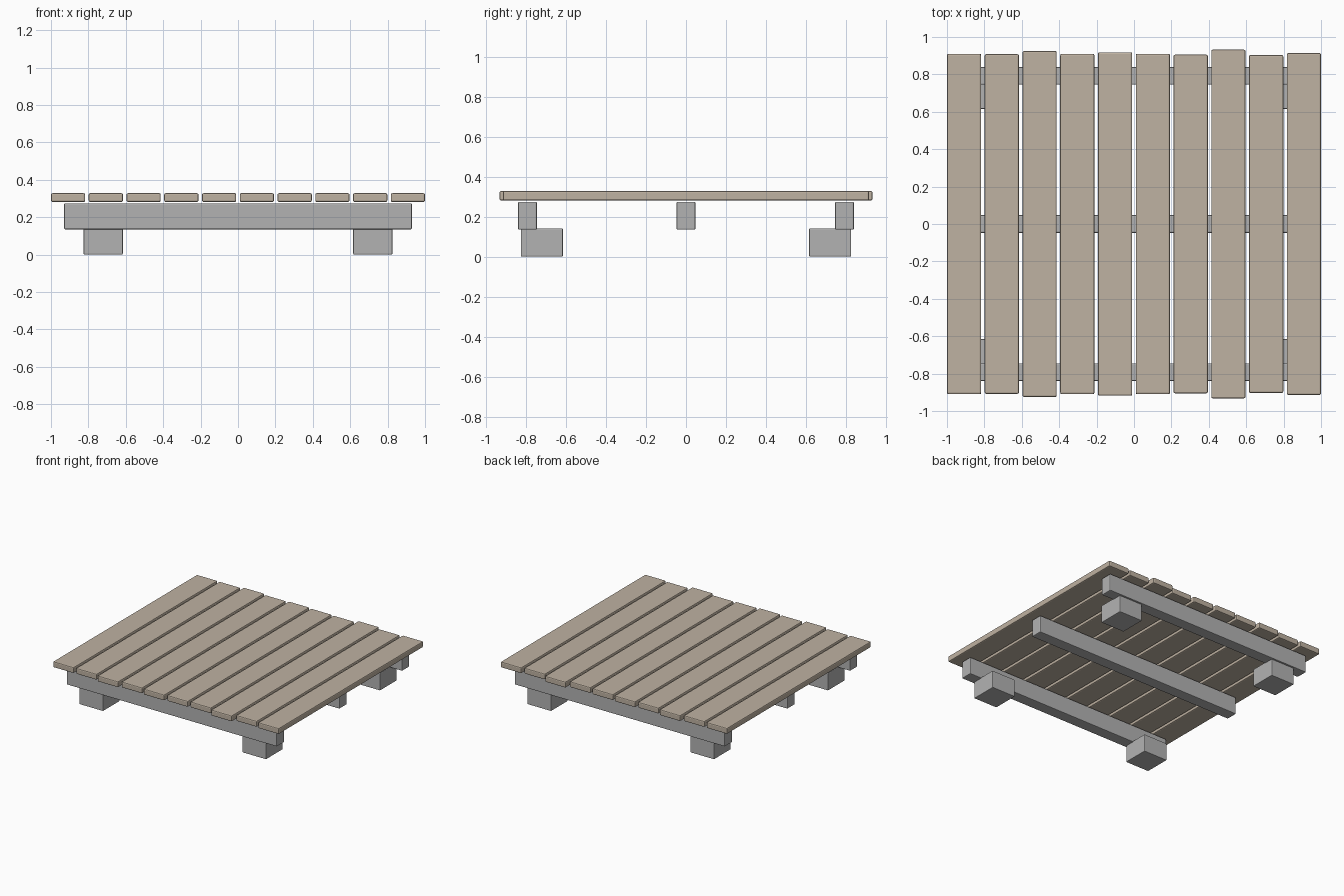
import bpy

if "Cube" in bpy.data.objects:
    bpy.data.objects.remove(bpy.data.objects["Cube"])


def material(name, rgb):
    m = bpy.data.materials.new(name)
    m.diffuse_color = (*rgb, 1.0)
    m.use_nodes = True
    m.node_tree.nodes["Principled BSDF"].inputs["Base Color"].default_value = m.diffuse_color
    return m


TAN = material("weathered_tan_wood", (0.52, 0.445, 0.36))
GREY = material("grey_timber", (0.45, 0.45, 0.45))


def timber(name, x, y, z, mat, bevel):
    """Box with softened edges spanning the (min, max) pairs x, y, z."""
    spans = (x, y, z)
    bpy.ops.mesh.primitive_cube_add(size=1, location=[(a + b) / 2 for a, b in spans])
    ob = bpy.context.object
    ob.name = name
    ob.scale = [b - a for a, b in spans]
    bpy.ops.object.transform_apply(location=False, rotation=False, scale=True)
    ob.data.materials.append(mat)
    mod = ob.modifiers.new("soft_edges", "BEVEL")
    mod.width = bevel
    mod.segments = 2
    return ob


# Deck planks of slightly uneven length
half_lengths = (0.91, 0.908, 0.925, 0.91, 0.918, 0.91, 0.905, 0.932, 0.904, 0.914)
WIDTH = 0.183
pitch = (2 - WIDTH) / (len(half_lengths) - 1)
for i, h in enumerate(half_lengths):
    left = -1 + i * pitch
    timber(f"deck_plank_{i + 1}", (left, left + WIDTH), (-h, h), (0.281, 0.328), TAN, 0.008)

# Cross beams under the deck
for name, y in (("front", -0.792), ("middle", 0.0), ("back", 0.792)):
    timber(f"{name}_beam", (-0.93, 0.93), (y - 0.047, y + 0.047), (0.135, 0.274), GREY, 0.006)

# Corner feet
for row, sy in (("front", -1), ("back", 1)):
    for side, sx in (("left", -1), ("right", 1)):
        cx, cy, r = 0.721 * sx, 0.72 * sy, 0.105
        timber(f"{row}_{side}_foot", (cx - r, cx + r), (cy - r, cy + r), (0, 0.142), GREY, 0.005)
